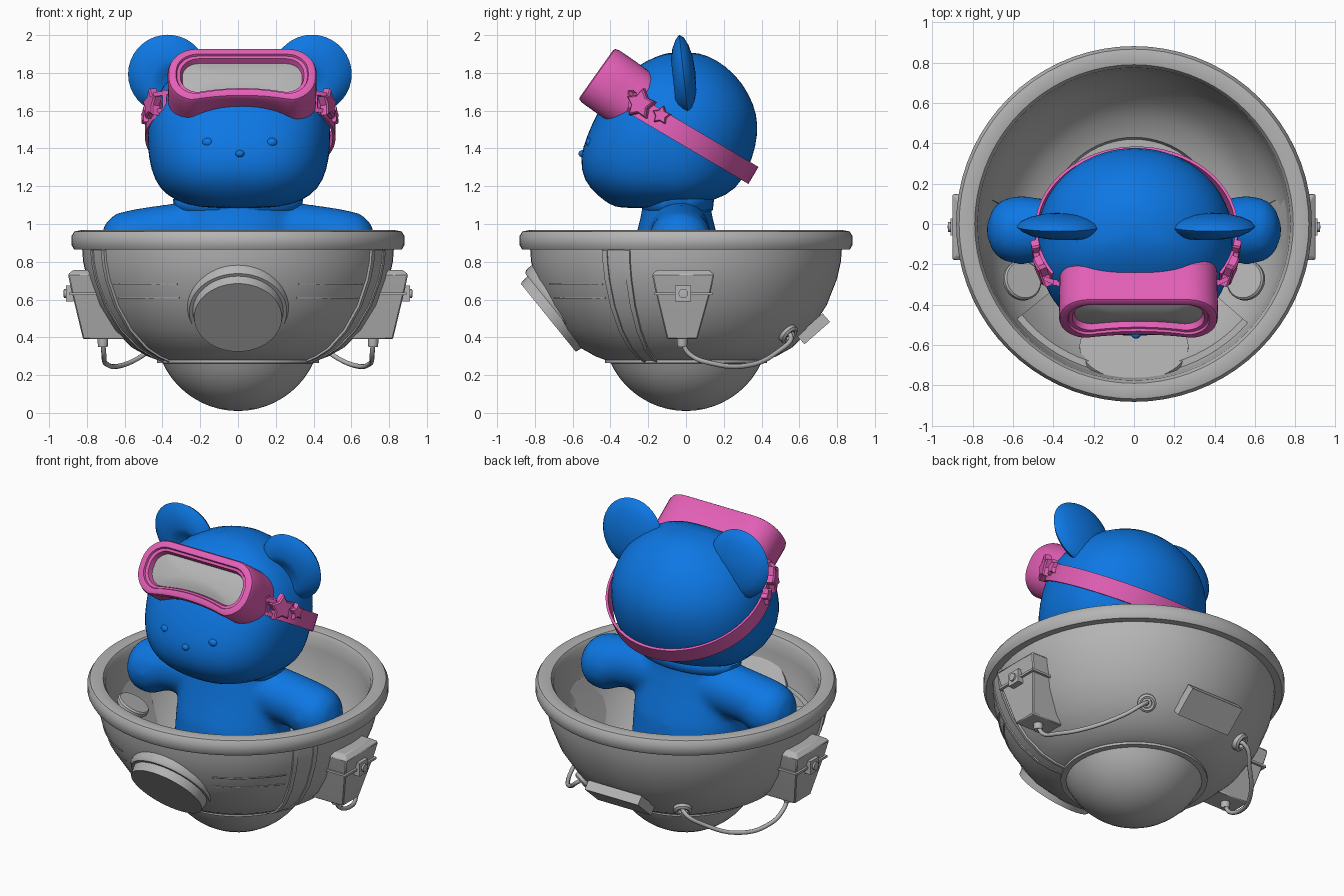
import bpy, bmesh, math
from mathutils import Vector, Matrix

if "Cube" in bpy.data.objects:
    bpy.data.objects.remove(bpy.data.objects["Cube"])

def material(name, rgb):
    m = bpy.data.materials.new(name)
    m.diffuse_color = (*rgb, 1)
    m.use_nodes = True
    m.node_tree.nodes["Principled BSDF"].inputs["Base Color"].default_value = m.diffuse_color
    return m

GREY = material("grey", (0.46, 0.46, 0.46))
BLUE = material("blue", (0.004, 0.185, 0.77))
PINK = material("pink", (0.77, 0.115, 0.47))
TAU = 2 * math.pi

def loft(name, rings, mat, M=Matrix(), caps=(True, True), angle=35, subsurf=0):
    """Bridge a series of equal-length rings of points."""
    bm = bmesh.new()
    vs = [[bm.verts.new(M @ Vector(p)) for p in r] for r in rings]
    n = len(vs[0])
    for a, b in zip(vs, vs[1:]):
        for i in range(n):
            bm.faces.new((a[i], a[(i + 1) % n], b[(i + 1) % n], b[i]))
    if caps[0]:
        bm.faces.new(vs[0])
    if caps[1]:
        bm.faces.new(vs[-1])
    bmesh.ops.recalc_face_normals(bm, faces=bm.faces)
    me = bpy.data.meshes.new(name)
    bm.to_mesh(me)
    bm.free()
    me.materials.append(mat)
    ob = bpy.data.objects.new(name, me)
    bpy.context.collection.objects.link(ob)
    bpy.ops.object.select_all(action='DESELECT')
    ob.select_set(True)
    bpy.context.view_layer.objects.active = ob
    bpy.ops.object.shade_smooth_by_angle(angle=math.radians(angle))
    if subsurf:
        mod = ob.modifiers.new("subdivision", 'SUBSURF')
        mod.levels = mod.render_levels = subsurf
    return ob

def circle(r, z, n, ry=None):
    return [(r * math.cos(TAU * i / n), (ry or r) * math.sin(TAU * i / n), z) for i in range(n)]

def lathe(name, profile, mat, M=Matrix(), n=32, **kw):
    return loft(name, [circle(max(r, 0.002), z, n) for r, z in profile], mat, M, **kw)

def frame(origin, normal, up):
    z = Vector(normal).normalized()
    x = Vector(up).cross(z).normalized()
    y = z.cross(x)
    return Matrix.Translation(origin) @ Matrix((x, y, z)).transposed().to_4x4()

def box(name, size, mat, M):
    x, y, z = (s / 2 for s in size)
    return loft(name, [[(-x, -y, h), (x, -y, h), (x, y, h), (-x, y, h)] for h in (-z, z)], mat, M)

def ball(name, c, r, mat, n=24):
    M = Matrix.Translation(c) @ Matrix.Diagonal((*r, 1))
    prof = [(math.sin(math.pi * k / 12), -math.cos(math.pi * k / 12)) for k in range(13)]
    return lathe(name, prof, mat, M, n, angle=60)

def tube(name, pts, r, mat):
    cu = bpy.data.curves.new(name, 'CURVE')
    cu.dimensions, cu.bevel_depth, cu.bevel_resolution, cu.resolution_u = '3D', r, 2, 6
    sp = cu.splines.new('BEZIER')
    sp.bezier_points.add(len(pts) - 1)
    for b, p in zip(sp.bezier_points, pts):
        b.co, b.handle_left_type, b.handle_right_type = p, 'AUTO', 'AUTO'
    cu.materials.append(mat)
    ob = bpy.data.objects.new(name, cu)
    bpy.context.collection.objects.link(ob)
    bpy.ops.object.select_all(action='DESELECT')
    ob.select_set(True)
    bpy.context.view_layer.objects.active = ob
    bpy.ops.object.convert(target='MESH')

def polar(r, a, z):
    return (r * math.cos(math.radians(a)), r * math.sin(math.radians(a)), z)

# bowl with rounded rim, flange and lower dome
WALL = [(0.40, 0.27), (0.48, 0.30), (0.56, 0.345), (0.66, 0.44), (0.745, 0.57), (0.80, 0.71), (0.82, 0.80), (0.825, 0.865)]
RIM = [(0.868, 0.865), (0.882, 0.89), (0.882, 0.935), (0.867, 0.96), (0.83, 0.968), (0.79, 0.96), (0.775, 0.935)]
INNER = [(0.768, 0.86), (0.755, 0.72), (0.70, 0.58), (0.62, 0.46), (0.53, 0.37), (0.43, 0.33), (0.42, 0.31), (0, 0.31)]
lathe("bowl", [(0, 0.27)] + WALL + RIM + INNER, GREY, n=72, angle=40)
lathe("flange", [(0.39, 0.262), (0.43, 0.265), (0.43, 0.28), (0.39, 0.285)], GREY, n=64)
lathe("dome", [(0.44 * math.sin(a), 0.45 - 0.44 * math.cos(a)) for a in [k * 0.115 for k in range(11)]], GREY, n=48)

# front porthole
lathe("porthole", [(0.27, -0.08), (0.27, 0.012), (0.258, 0.03), (0.24, 0.03), (0.232, 0.082), (0, 0.082)], GREY,
      frame((0, -0.666, 0.556), (0, -0.78, -0.63), (0, -0.63, 0.78)), 48)

# raised panel lining the inside front
loft("inner_panel", [[polar(r, a, z) for r, z in ((0.52, 0.35), (0.50, 0.39), (0.59, 0.48), (0.67, 0.60), (0.715, 0.70),
                      (0.76, 0.70), (0.715, 0.58), (0.635, 0.46))] for a in range(-141, -40, 4)], GREY, angle=30)

for s in (1, -1):
    S = Matrix.Diagonal((s, 1, 1, 1))
    # raised ribs on the wall
    for a0, a1, d in ((-32, -30, 0.012), (-30, -23, 0.006), (-23, -21, 0.012)):
        loft("wall_rib", [[polar(r + e, a, z - e * 0.5) for a, e in ((a0, -0.02), (a0, d), (a1, d), (a1, -0.02))]
                          for r, z in WALL], GREY, S, angle=30)
    # thin seams beside the porthole
    for z, r in ((0.68, 0.789), (0.61, 0.761)):
        loft("wall_seam", [[polar(r + e, a, z + h) for e, h in ((-0.02, -0.004), (0.004, -0.004), (0.006, 0.004), (-0.02, 0.004))]
                           for a in range(-66, -33, 4)], GREY, S)
    # side equipment box
    b = loft("side_box", [[(x0, y0, z), (x, y0, z), (x, y1, z), (x0, y1, z)] for z, y0, y1, x0, x in
                          ((0.39, -0.1, 0.06, 0.58, 0.82), (0.66, -0.165, 0.135, 0.725, 0.885),
                           (0.735, -0.18, 0.15, 0.75, 0.90), (0.757, -0.15, 0.12, 0.76, 0.87))], GREY, S, angle=20)
    bv = b.modifiers.new("bevel", 'BEVEL')
    bv.width, bv.segments = 0.006, 1
    box("box_strap", (0.155, 0.308, 0.014), GREY, S @ Matrix.Translation((0.815, -0.014, 0.63)))
    box("latch", (0.04, 0.085, 0.085), GREY, S @ Matrix.Translation((0.89, -0.015, 0.632)))
    lathe("latch_knob", [(0.025, 0), (0.025, 0.03), (0, 0.032)], GREY,
          S @ frame((0.892, -0.015, 0.632), (1, 0, 0), (0, 0, 1)), 12)
    # cable, its socket and wall grommet
    lathe("cable_socket", [(0.025, 0.35), (0.028, 0.37), (0.028, 0.41)], GREY, S @ Matrix.Translation((0.715, -0.02, 0)), 12)
    tube("cable", [(s * x, y, z) for x, y, z in ((0.715, -0.02, 0.37), (0.71, 0.02, 0.31), (0.70, 0.14, 0.262),
         (0.62, 0.32, 0.25), (0.48, 0.48, 0.32), (0.37, 0.555, 0.41), (0.35, 0.525, 0.42))], 0.013, GREY)
    lathe("grommet", [(0.055, -0.015), (0.055, 0.015), (0.042, 0.025), (0.03, 0.02), (0.028, 0.0)], GREY,
          S @ frame((0.355, 0.54, 0.42), (0.46, 0.66, -0.6), (0, 0, 1)), 20)
    # inner round pads on stems
    lathe("inner_pad", [(0.03, -0.13), (0.03, -0.02), (0.092, -0.02), (0.1, -0.01), (0.1, 0.01), (0.092, 0.02)], GREY,
          S @ frame((0.555, -0.28, 0.745), (-0.4, 0.2, 0.85), (0, 1, 0)), 28)

# back plate
box("back_plate", (0.38, 0.18, 0.06), GREY, frame((0, 0.675, 0.445), (0, 0.66, -0.75), (0, 0.75, 0.66)))

# body: torso, arms and legs blended together
parts = [loft("body", [circle(rx, z, 32, ry) for z, rx, ry in
              ((0.33, 0.18, 0.15), (0.38, 0.30, 0.24), (0.55, 0.37, 0.29), (0.75, 0.36, 0.27), (0.92, 0.34, 0.22), (1.06, 0.31, 0.185), (1.14, 0.30, 0.18))],
              BLUE, Matrix.Translation((0, -0.05, 0)))]
for s in (1, -1):
    parts.append(loft("arm", [[(s * x, -0.03 + r * math.cos(TAU * i / 24), cz + r * math.sin(TAU * i / 24)) for i in range(24)]
        for x, r, cz in ((0.1, 0.16, 0.95), (0.3, 0.158, 0.955), (0.45, 0.155, 0.94), (0.56, 0.172, 0.905), (0.65, 0.155, 0.90), (0.70, 0.11, 0.90), (0.73, 0.03, 0.90))], BLUE))
    parts.append(ball("leg", (s * 0.2, -0.27, 0.45), (0.14, 0.19, 0.13), BLUE))
bpy.ops.object.select_all(action='DESELECT')
for p in parts:
    p.select_set(True)
bpy.context.view_layer.objects.active = parts[0]
bpy.ops.object.join()
rm = parts[0].modifiers.new("blend", 'REMESH')
rm.mode, rm.voxel_size, rm.use_smooth_shade = 'VOXEL', 0.022, True
sm = parts[0].modifiers.new("soften", 'SMOOTH')
sm.factor, sm.iterations = 0.5, 8
lathe("neck_collar", [(0.30, 1.06), (0.335, 1.075), (0.345, 1.13), (0.30, 1.16)], BLUE,
      Matrix.Translation((0, -0.045, 0)) @ Matrix.Diagonal((1, 0.56, 1, 1)), 32, angle=60)

# head: z, half width, front y, back y
HEAD = [(1.083, 0.15, -0.35, -0.05), (1.10, 0.28, -0.40, 0.06), (1.15, 0.385, -0.47, 0.225), (1.23, 0.45, -0.545, 0.30),
        (1.35, 0.48, -0.565, 0.355), (1.47, 0.488, -0.525, 0.382), (1.58, 0.48, -0.475, 0.378), (1.69, 0.435, -0.41, 0.335),
        (1.79, 0.355, -0.325, 0.265), (1.87, 0.235, -0.205, 0.165), (1.912, 0.10, -0.09, 0.06)]

def head_ring(z, w, f, b):
    mid, out = -0.06 if b > 0 else (f + b) / 2, []
    for i in range(40):
        c, s = math.cos(TAU * i / 40), math.sin(TAU * i / 40)
        e = 2 / 2.5 if s < 0 else 1
        out.append((0.005 + w * math.copysign(abs(c) ** e, c), mid + (b - mid if s > 0 else mid - f) * math.copysign(abs(s) ** e, s), z))
    return out
loft("head", [head_ring(*h) for h in HEAD], BLUE, angle=180, subsurf=1)

# face dots
for name, x, y, z, r in (("eye", -0.16, -0.508, 1.432, 0.03), ("eye", 0.178, -0.508, 1.432, 0.03), ("nose", 0.01, -0.547, 1.372, 0.024)):
    ball(name, (x, y, z), (r, 0.022, r * 0.8), BLUE, 16)

# ears: thin discs with a shallow dish set low in the front
EAR = [(0.002, -0.03, 1), (0.05, -0.03, 1), (0.085, -0.04, 1), (0.105, -0.054, 0.9), (0.125, -0.056, 0.7), (0.16, -0.043, 0.35),
       (0.192, -0.02, 0.1), (0.21, 0.002, 0), (0.192, 0.025, 0), (0.15, 0.045, 0), (0.09, 0.06, 0), (0.002, 0.066, 0)]
for s in (1, -1):
    E = frame((0.01 + s * 0.382, -0.015, 1.793), (0, 1, 0.11), (0, 0, 1))
    loft("ear", [[(x + s * 0.05 * k, y - 0.06 * k, z) for x, y, z in circle(r, d, 36)] for r, d, k in EAR], BLUE, E, angle=70)

# goggles frame and lens: rounded outlines with an arched lower edge
G = frame((0.022, -0.475, 1.795), (0, -0.816, 0.579), (0, 0.579, 0.816))

def goggle_ring(d, hw, hh, arch, shift=0, wrap=0):
    r = hh * 0.88
    pts = []
    for cx, cy, a0 in ((1, 1, 0), (-1, 1, 90), (-1, -1, 180), (1, -1, 270)):
        for k in range(9):
            a = math.radians(a0 + k * 11.25)
            pts.append((cx * (hw - r) + r * math.cos(a), cy * (hh - r) + r * math.sin(a)))
        if a0 in (0, 180):
            pts += [(cx * (hw - r) * (1 - k / 6), cy * hh) for k in range(1, 12)]
    return [(u, v + shift + (arch * max(0, 1 - (u / (0.7 * hw)) ** 2) if v < 0 else 0), d - wrap * (u / hw) ** 2) for u, v in pts]
loft("goggles", [goggle_ring(*g) for g in (
    (-0.23, 0.37, 0.15, 0.07, 0.004, 0.05), (-0.23, 0.39, 0.17, 0.07, 0.002, 0.05), (-0.12, 0.393, 0.174, 0.05, 0, 0.02),
    (-0.025, 0.394, 0.172, 0.03), (-0.006, 0.388, 0.165, 0.03), (0, 0.375, 0.153, 0.03), (0, 0.35, 0.128, 0.03),
    (-0.012, 0.345, 0.123, 0.03), (-0.014, 0.327, 0.108, 0.025), (-0.045, 0.317, 0.098, 0.022))], PINK, G, caps=(False, False))
loft("lens", [goggle_ring(-0.046, 0.32, 0.10, 0.022), goggle_ring(-0.036, 0.27, 0.07, 0.015), goggle_ring(-0.028, 0.2, 0.04, 0.008),
              goggle_ring(-0.025, 0.1, 0.01, 0)], GREY, G, caps=(False, True), angle=80)

# strap around the back of the head
def strap_section(t):
    c, s = math.cos(math.radians(t)), math.sin(math.radians(t))
    y = -0.05 + 0.395 * s
    p = Vector((0.012 + 0.49 * c, y, 1.63 - 0.59 * (y + 0.27)))
    up, out = Vector((0, 0.508, 0.861)), Vector((c, s, -0.59 * s))
    return [p + up * h + out * o for h, o in ((-0.055, 0), (0.05, 0), (0.05, 0.014), (-0.055, 0.014))]
loft("strap", [strap_section(t) for t in range(-33, 214, 6)], PINK)

# stars and clips
def star(M, r, thick):
    ring = lambda k, z: [(k * q * math.cos(TAU * i / 10 + math.pi / 2), k * q * math.sin(TAU * i / 10 + math.pi / 2), z)
                         for i in range(10) for q in [r if i % 2 == 0 else r * 0.58]]
    loft("star", [ring(1, -thick), ring(1, thick * 0.6), ring(0.85, thick)], PINK, M)

for s in (1, -1):
    star(frame((0.01 + s * 0.465, -0.24, 1.635), (s * 0.92, -0.38, 0.1), (0, 0.2, 1)), 0.085, 0.022)
    star(frame((0.01 + s * 0.497, -0.13, 1.575), (s * 0.98, -0.2, 0.1), (0, 0.2, 1)), 0.052, 0.018)
    for dz in (-0.045, 0.045):
        a, b = Vector((0.02 + s * 0.36, -0.31, 1.655 + dz)), Vector((0.01 + s * 0.455, -0.27, 1.64 + dz))
        box("clip_bar", (0.022, 0.022, (b - a).length), PINK, frame((a + b) / 2, b - a, (0, 0, 1)))
    box("clip_plate", (0.022, 0.03, 0.12), PINK, Matrix.Translation((0.01 + s * 0.40, -0.29, 1.65)))
